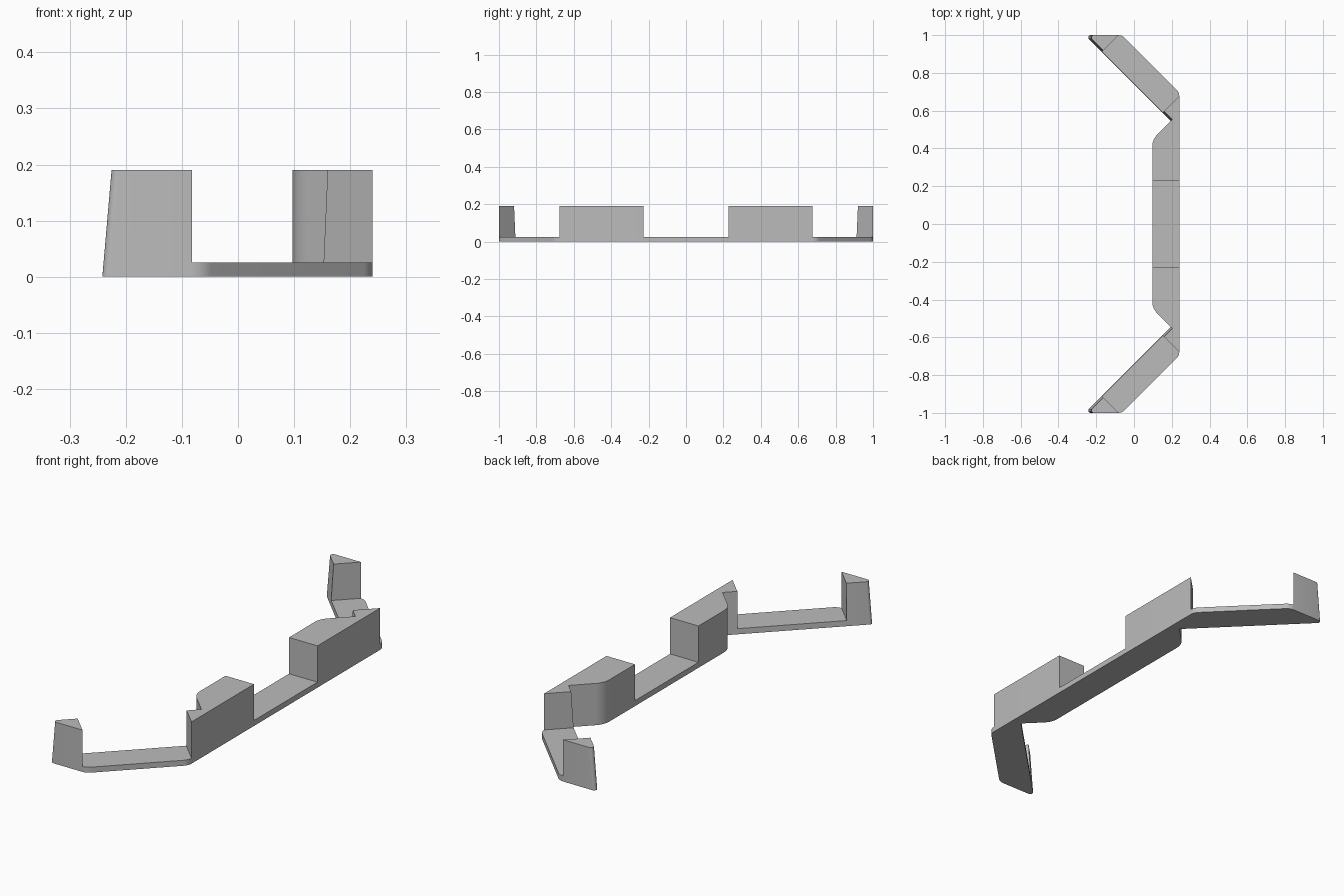
import bpy, bmesh, math
from mathutils import Vector, Matrix

cube = bpy.data.objects.get("Cube")
if cube:
    bpy.data.objects.remove(cube, do_unlink=True)

HEIGHT, PLATE = 0.19, 0.025

grey = bpy.data.materials.new("plain_grey")
grey.use_nodes = True
grey.diffuse_color = (0.5, 0.5, 0.5, 1)
grey.node_tree.nodes["Principled BSDF"].inputs["Base Color"].default_value = (0.5, 0.5, 0.5, 1)


def fillet(prev, corner, nxt, t, steps=10):
    """Round one corner with an arc touching both edges at distance t."""
    if t == 0:
        return [corner]
    a, b = (prev - corner).normalized(), (nxt - corner).normalized()
    half = a.angle(b) / 2
    centre = corner + (a + b).normalized() * (t / math.cos(half))
    start, end = corner + a * t - centre, corner + b * t - centre
    sweep = math.pi - 2 * half
    return [centre + (start * math.sin(sweep * (1 - i / steps)) + end * math.sin(sweep * i / steps))
            / math.sin(sweep) for i in range(steps + 1)]


def outline(lean):
    """Bracket plan; lean moves the inner edge of the arms outward."""
    half = [(0.24, 0.697, 0.022), (-0.063, 1, 0.022), (-0.26 + lean, 1, 0.031),
            (0.195 + lean / 2, 0.545 + lean / 2, 0), (0.097, 0.447, 0.036)]
    corners = half + [(x, -y, t) for x, y, t in reversed(half)]
    pts = [Vector((x, y, 0)) for x, y, t in corners]
    result = []
    for i, c in enumerate(corners):
        result += fillet(pts[i - 1], pts[i], pts[(i + 1) % len(pts)], c[2])
    return result


def make_object(name, bm):
    bmesh.ops.recalc_face_normals(bm, faces=bm.faces)
    mesh = bpy.data.meshes.new(name)
    bm.to_mesh(mesh)
    bm.free()
    mesh.materials.append(grey)
    obj = bpy.data.objects.new(name, mesh)
    bpy.context.collection.objects.link(obj)
    return obj


def cutter(name, centre, size, angle):
    bm = bmesh.new()
    bmesh.ops.create_cube(bm, size=1, matrix=Matrix.Translation(centre)
                          @ Matrix.Rotation(angle, 4, "Z") @ Matrix.Diagonal((*size, 1)))
    obj = make_object(name, bm)
    obj.hide_render = True
    return obj


# Full height bracket with leaning inner arm faces
bm = bmesh.new()
low = [bm.verts.new(p) for p in outline(0)]
high = [bm.verts.new(p + Vector((0, 0, HEIGHT))) for p in outline(0.0165)]
bm.faces.new(low)
bm.faces.new(high)
for i in range(len(low)):
    j = (i + 1) % len(low)
    bm.faces.new((low[i], low[j], high[j], high[i]))
bracket = make_object("bracket", bm)

# Notches down to the thin plate: middle and both diagonal arms
near, far = 0.437, 1.082
mid, across = (near + far) / 2, 0.84
depth = 0.4
z = PLATE + depth / 2
cutters = [cutter("middle_notch", (0.17, 0, z), (0.5, 0.456, depth), 0)]
for side, s in (("left", 1), ("right", -1)):
    centre = ((across - mid) / 2, s * (across + mid) / 2, z)
    size = ((far - near) / math.sqrt(2), 0.4, depth)
    cutters.append(cutter("arm_notch_" + side, centre, size, -s * math.pi / 4))

bpy.ops.object.select_all(action="DESELECT")
bpy.context.view_layer.objects.active = bracket
bracket.select_set(True)
for c in cutters:
    mod = bracket.modifiers.new(c.name, "BOOLEAN")
    mod.operation, mod.solver, mod.object = "DIFFERENCE", "EXACT", c
    bpy.ops.object.modifier_apply(modifier=mod.name)
    bpy.data.objects.remove(c, do_unlink=True)

bpy.ops.object.shade_smooth_by_angle(angle=math.radians(25))
